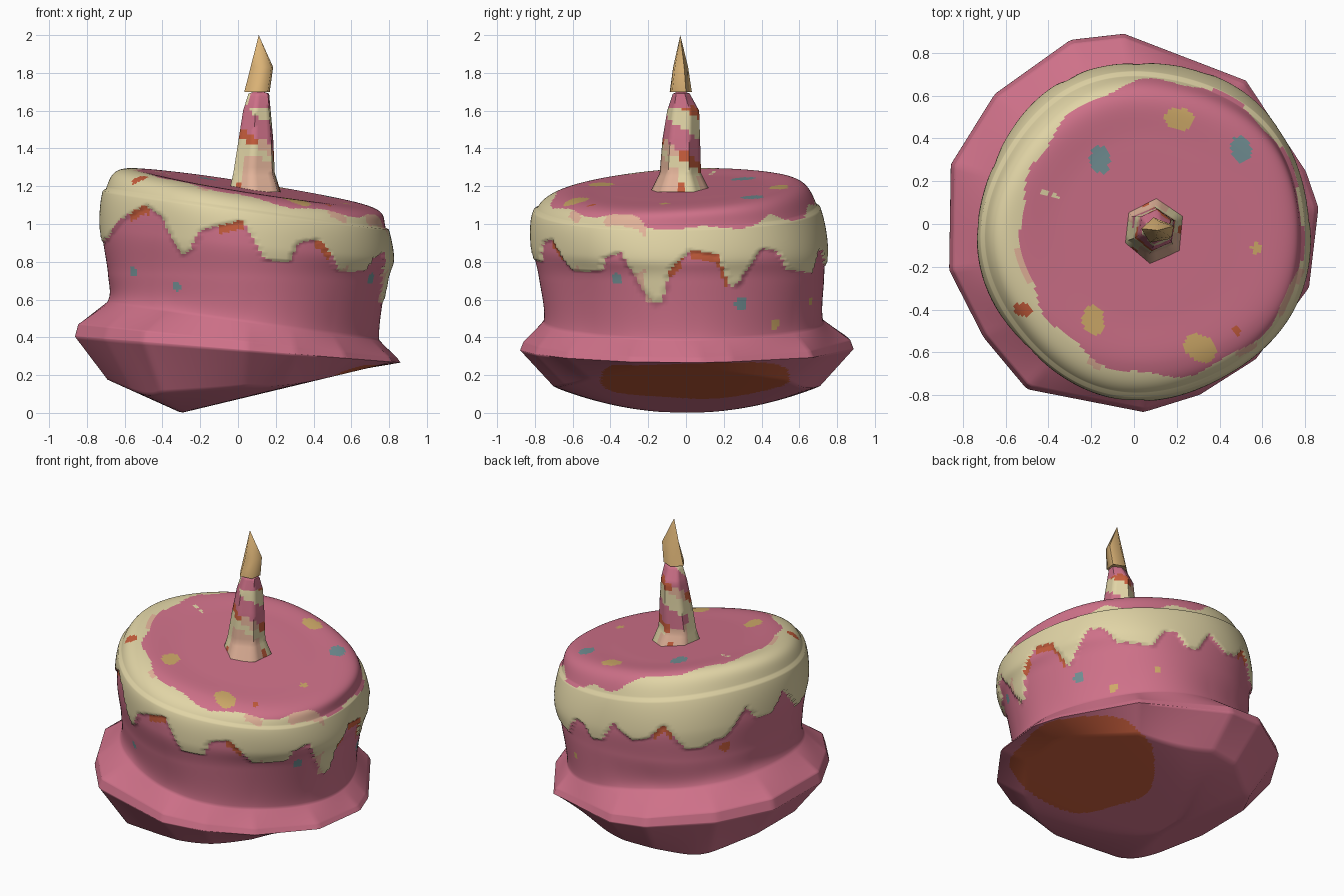
import bpy, bmesh
from math import sin, cos, radians, degrees, atan2, hypot, pi

if "Cube" in bpy.data.objects:
    bpy.data.objects.remove(bpy.data.objects["Cube"])

# Colours
COLOURS = {
    "pink_icing": (0.62, 0.165, 0.25),
    "cream": (0.75, 0.66, 0.38),
    "rust": (0.57, 0.11, 0.045),
    "yellow_sprinkle": (0.62, 0.40, 0.14),
    "teal_sprinkle": (0.17, 0.28, 0.30),
    "peach": (0.76, 0.45, 0.32),
    "flame_gold": (0.74, 0.47, 0.19),
}
PINK, CREAM, RUST, YELLOW, TEAL, PEACH, GOLD = range(7)
materials = []
for name, rgb in COLOURS.items():
    m = bpy.data.materials.new(name)
    m.use_nodes = True
    m.diffuse_color = (*rgb, 1)
    m.node_tree.nodes["Principled BSDF"].inputs["Base Color"].default_value = (*rgb, 1)
    materials.append(m)


def loft(name, rings, colour, smooth_angle):
    """Skin closed rings from bottom to top; colour(row, centre) picks each face's material."""
    bm = bmesh.new()
    rows = [[bm.verts.new(p) for p in ring] for ring in rings]
    n = len(rings[0])
    for r in range(len(rows) - 1):
        low, high = rows[r], rows[r + 1]
        for s in range(n):
            t = (s + 1) % n
            f = bm.faces.new((low[s], low[t], high[t], high[s]))
            f.material_index = colour(r, f.calc_center_median())
    bmesh.ops.remove_doubles(bm, verts=bm.verts, dist=0.0001)
    mesh = bpy.data.meshes.new(name)
    bm.to_mesh(mesh)
    bm.free()
    obj = bpy.data.objects.new(name, mesh)
    bpy.context.collection.objects.link(obj)
    for m in materials:
        mesh.materials.append(m)
    bpy.ops.object.select_all(action="DESELECT")
    obj.select_set(True)
    bpy.context.view_layer.objects.active = obj
    bpy.ops.object.shade_smooth_by_angle(angle=radians(smooth_angle))


def around(table, angle, chord=False):
    """Look up (degrees, value) pairs round the circle; chord joins radii by straight edges."""
    d = (degrees(angle) + 180) % 360 - 180
    pts = [(table[-1][0] - 360, table[-1][1])] + table + [(table[0][0] + 360, table[0][1])]
    for (a, u), (b, v) in zip(pts, pts[1:]):
        if a <= d <= b:
            if chord:
                p, q = sin(radians(d - a)), sin(radians(b - d))
                return u * v * sin(radians(b - a)) / (u * p + v * q)
            return u + (v - u) * (d - a) / (b - a)


# Outline of the flared brim and lower edge of the dripping cream, by angle
BRIM = [(-166, .89), (-143, .88), (-123, .92), (-87, .88), (-69, .855), (-48, .85), (-20, .87),
        (5, .865), (17, .84), (52, .85), (93, .89), (109, .91), (137, .89), (162, .9)]
DRIPS = [(-170, .9), (-160, .93), (-150, 1.02), (-135, 1.1), (-126, 1.04), (-121, .92), (-117, .84),
         (-113, .86), (-108, .97), (-92, 1.02), (-83, .81), (-73, .8), (-70, .9), (-61, .92),
         (-56, .85), (-50, .75), (-34, .75), (-31, .82), (-24, .85), (-17, .66), (-11, .58),
         (-8, .6), (-5, .76), (4, .86), (14, .84), (19, .7), (22, .66), (26, .74), (33, .87),
         (40, .86), (46, .76), (62, .74), (68, .86), (74, .86), (79, .78), (85, .79), (92, .93),
         (102, .85), (110, .88), (117, .98), (127, .82), (135, .82), (141, .87), (146, .87),
         (156, 1.04), (163, .95), (171, .95), (178, 1.08)]

# Body levels: centre x, y, radius x, y, height, slope x, y
LEVELS = [(.02, -.01, .72, .74, .49, -.14, 0),
          (.045, -.015, .735, .755, .72, -.03, 0),
          (.05, -.03, .765, .775, .9, -.1, 0),
          (.05, -.045, .74, .74, 1.09, -.14, .01),
          (.07, -.03, .67, .63, 1.195, -.16, .045),
          (.07, -.02, .4, .4, 1.2, -.15, .05),
          (.07, -.02, 0, 0, 1.2, -.15, .05)]
SEGMENTS, STEPS, UNDER_STEPS = 256, 16, 26
SHOULDER_ROW = UNDER_STEPS + 6 * STEPS
KEEL = .8


def brim(scale, z, slope, a):
    r = around(BRIM, a, True) * scale
    return r * cos(a), r * sin(a), z + slope * r * cos(a)


def underside(t, a):
    """Tilted, slightly keeled bottom that curls up towards the front and back."""
    x, y, _ = brim(t, 0, 0, a)
    tilt = .24 * (x + .3) if x > -.3 else -.45 * (x + .3)
    return x, y, hypot(tilt ** 2, (.28 * y * y) ** 2) ** .5


def body(level, a):
    cx, cy, rx, ry, z, sx, sy = level
    lump = 1 + .012 * sin(5 * a + 4 * z)
    x, y = cx + rx * lump * cos(a), cy + ry * lump * sin(a)
    return x, y, z + sx * x + sy * y


def spline(p, q, r, s, t):
    return tuple(b + .5 * t * (c - a + t * (2 * a - 5 * b + 4 * c - d + t * (3 * (b - c) + d - a)))
                 for a, b, c, d in zip(p, q, r, s))


def straight(p, q, r, s, t):
    return tuple(b + (c - b) * t for b, c in zip(q, r))


def cake_column(a):
    col = [underside(KEEL * i / UNDER_STEPS, a) for i in range(UNDER_STEPS)]
    keys = [underside(KEEL, a), brim(1, .335, -.08, a), brim(.98, .38, -.105, a)]
    keys += [body(level, a) for level in LEVELS]
    ends = [keys[0]] + keys + [keys[-1]]
    for k in range(len(keys) - 1):
        path = straight if k < 3 else spline
        col += [path(*ends[k:k + 4], i / STEPS) for i in range(STEPS)]
    col.append(keys[-1])
    # the cream stands proud of the side
    for i in range(UNDER_STEPS + 3 * STEPS, SHOULDER_ROW):
        x, y, z = col[i]
        if z > around(DRIPS, a):
            col[i] = (x + .014 * cos(a), y + .014 * sin(a), z)
    return col


# Sprinkles: on top as x, y, radius; on the side as degrees, height, radius
TOP_SPOTS = [(.21, .49, .06, YELLOW), (-.19, -.45, .06, YELLOW), (.31, -.58, .07, YELLOW),
             (.57, -.11, .025, YELLOW), (-.42, .15, .018, CREAM), (-.37, .13, .014, CREAM),
             (-.16, .3, .055, TEAL), (.5, .35, .055, TEAL), (.48, -.5, .02, RUST),
             (-.52, -.4, .036, RUST)]
SIDE_SPOTS = [(-144, .75, .028, TEAL), (-121, .67, .026, TEAL), (-28, .71, .03, TEAL),
              (26, .58, .035, TEAL), (44, .47, .028, YELLOW), (65, .59, .022, YELLOW),
              (146, .8, .035, RUST), (-14, .62, .03, PEACH)]
# Flecks as degrees and half width: under the drips, and along the top of the cream
RUST_FLECKS = [(-138, 5), (-96, 5), (-59, 4), (-3, 3), (11, 8), (117, 4)]
PEACH_FLECKS = [(-163, 8), (-110, 3), (-50, 4), (-24, 9)]


def near(flecks, a):
    return any(abs(degrees(a) - d) < w for d, w in flecks)


def cake_colour(row, c):
    if row < UNDER_STEPS + STEPS:
        wobble = 1 + .04 * sin(5 * atan2(c.y, c.x - .42))
        return RUST if hypot((c.x - .42) / .4, (c.y - .03) / .5) < wobble else PINK
    a = atan2(c.y + .02, c.x - .05)
    edge = hypot((c.x - .13) / .66, (c.y + .02) / .69) + .02 * sin(11 * a)
    if row > SHOULDER_ROW:
        for x, y, r, col in TOP_SPOTS:
            if hypot(c.x - x, c.y - y) < r * (1 + .15 * sin(2 * atan2(c.y - y, c.x - x) + 9 * x)):
                return col
    if c.z > .9 and edge < 1:
        return PINK
    over = c.z - around(DRIPS, a)
    if over > 0:
        return PEACH if edge < 1.045 and near(PEACH_FLECKS, a) else CREAM
    if over > -.045 and near(RUST_FLECKS, a):
        return RUST
    for d, z, r, col in SIDE_SPOTS:
        if hypot((a - radians(d)) * .76, c.z - z) < r:
            return col
    return PINK


columns = [cake_column(2 * pi * s / SEGMENTS) for s in range(SEGMENTS)]
loft("cake", list(zip(*columns)), cake_colour, 75)


def prism_rings(levels, sides, per_side, steps):
    """Many-sided rings along (x, y, z, radius x, radius y) levels, with flat sides cut in a grid."""
    rings = []
    for lo, hi in zip(levels, levels[1:]):
        for i in range(steps + 1):
            x, y, z, rx, ry = (u + (v - u) * i / steps for u, v in zip(lo, hi))
            ring = []
            for s in range(sides):
                a, b = 2 * pi * (s + .4) / sides, 2 * pi * (s + 1.4) / sides
                for k in range(per_side):
                    t = k / per_side
                    ring.append((x + rx * (cos(a) * (1 - t) + cos(b) * t),
                                 y + ry * (sin(a) * (1 - t) + sin(b) * t), z))
            if i < steps or hi is levels[-1]:
                rings.append(ring)
    return rings


# Candle with twisted stripes and a spread foot
def candle_colour(row, c):
    a = atan2(c.y + .025, c.x - .095)
    if c.z < 1.31 - .06 * sin(a + .6):
        if c.z < 1.22 and sin(3 * a + 2) > .9:
            return RUST
        return CREAM if sin(2 * a + 1) > .4 else PEACH
    if c.z > 1.62 and -2.4 < a < .6:
        return PINK
    band = (a / (2 * pi) + (c.z - 1.23) * 3.6) % 1
    if band < .38:
        return CREAM
    if band < .58:
        return RUST if sin(2 * a) > -.4 else PEACH
    return PINK


candle = [(.09, -.03, 1.17, .15, .16), (.085, -.03, 1.27, .12, .11), (.095, -.025, 1.45, .1, .1),
          (.1, -.015, 1.6, .08, .085), (.11, -.025, 1.69, .06, .045), (.11, -.025, 1.71, 0, 0)]
loft("candle", prism_rings(candle, 6, 4, 6), candle_colour, 60)

# Flame
flame = [(.11, -.03, 1.73, 0, 0), (.105, -.03, 1.7, .072, .062), (.13, -.03, 1.83, .064, .042),
         (.11, -.03, 2, 0, 0)]
loft("flame", prism_rings(flame, 5, 1, 1), lambda row, c: GOLD, 75)
